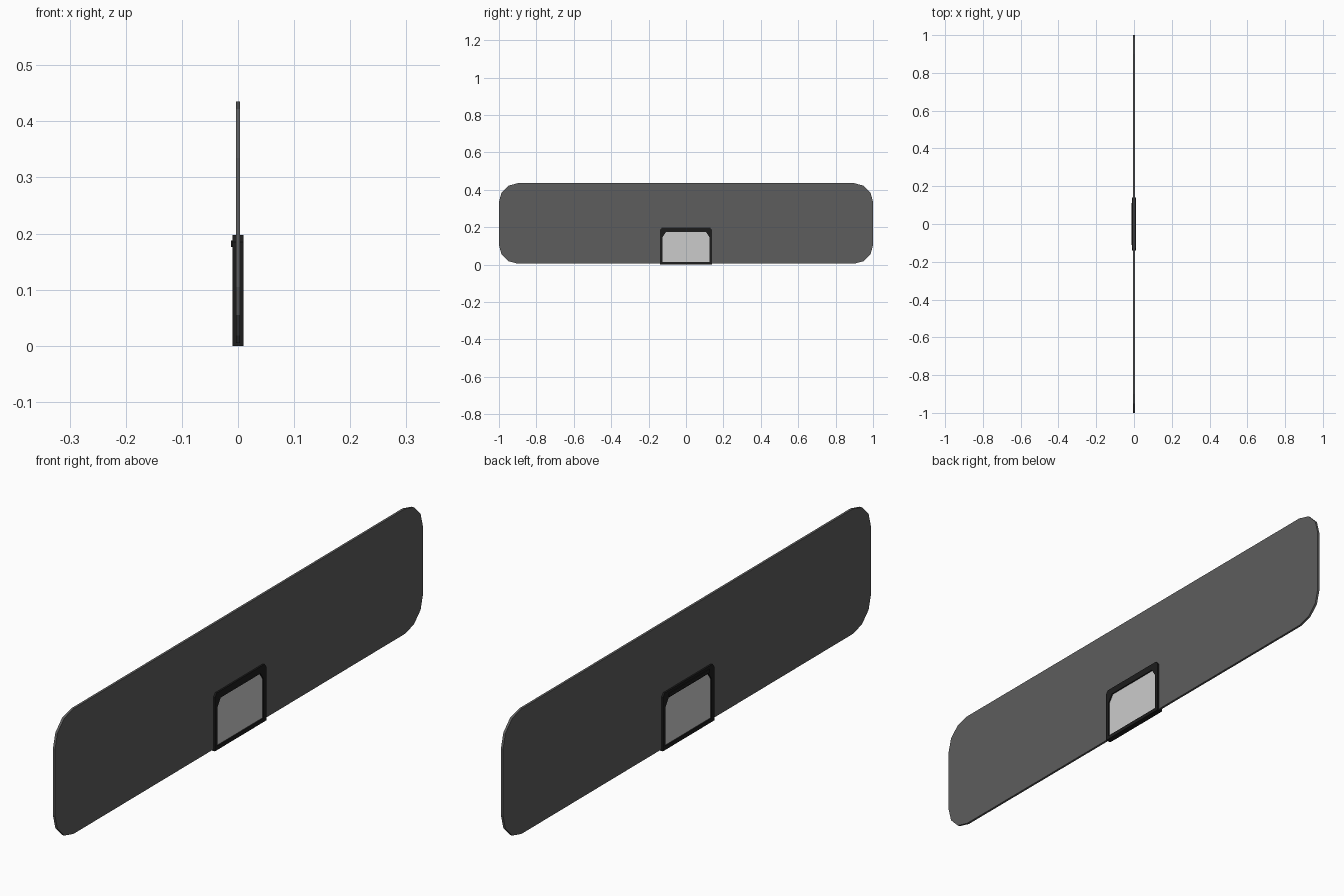
import bpy, bmesh
from math import sin, cos, pi

if "Cube" in bpy.data.objects:
    bpy.data.objects.remove(bpy.data.objects["Cube"])


def material(name, v):
    m = bpy.data.materials.new(name)
    m.diffuse_color = (v, v, v, 1)
    m.use_nodes = True
    m.node_tree.nodes["Principled BSDF"].inputs["Base Color"].default_value = m.diffuse_color
    return m


def finish(name, bm, mat):
    bmesh.ops.recalc_face_normals(bm, faces=bm.faces)
    me = bpy.data.meshes.new(name)
    bm.to_mesh(me)
    bm.free()
    ob = bpy.data.objects.new(name, me)
    bpy.context.collection.objects.link(ob)
    me.materials.append(mat)
    return ob


def mirrored(half):
    """Complete a +y half outline (bottom to top) with its -y mirror."""
    return half + [(-y, z) for y, z in reversed(half)]


def slab(name, outline, x0, x1, mat):
    """Extrude a (y, z) outline along x."""
    bm = bmesh.new()
    a, b = ([bm.verts.new((x, y, z)) for y, z in outline] for x in (x0, x1))
    n = len(outline)
    bm.faces.new(a)
    bm.faces.new(b[::-1])
    for i in range(n):
        j = (i + 1) % n
        bm.faces.new((a[i], a[j], b[j], b[i]))
    return finish(name, bm, mat)


def ring(name, outer, inner, hx, mat):
    """Closed frame between two outlines with matching point counts."""
    bm = bmesh.new()
    loops = [[bm.verts.new((x, y, z)) for y, z in pts]
             for pts, x in ((outer, -hx), (outer, hx), (inner, hx), (inner, -hx))]
    n = len(outer)
    for k in range(4):
        p, q = loops[k], loops[(k + 1) % 4]
        for i in range(n):
            j = (i + 1) % n
            bm.faces.new((p[i], p[j], q[j], q[i]))
    return finish(name, bm, mat)


dark = material("dark_grey", 0.11)
black = material("black", 0.012)
white = material("white", 1.0)

# Long thin panel with faceted rounded corners
r, seg, z0, z1 = 0.1, 3, 0.005, 0.435
half = []
for zc, start in ((z0 + r, -pi / 2), (z1 - r, 0)):
    for i in range(seg + 1):
        t = start + pi / 2 * i / seg
        half.append((1 - r + r * cos(t), zc + r * sin(t)))
slab("main_panel", mirrored(half), -0.004, 0.004, dark)

# Frame around the central window, chamfered at the top
outer = mirrored([(0.14, 0.0), (0.14, 0.185), (0.13, 0.197)])
inner = mirrored([(0.125, 0.013), (0.125, 0.147), (0.108, 0.173)])
ring("window_frame", outer, inner, 0.010, black)

# Small raised strip on the frame's top bar
slab("frame_ridge", mirrored([(0.11, 0.176), (0.11, 0.188)]), -0.0125, -0.008, black)

# White pane filling the frame
slab("window_pane", inner, -0.0055, 0.0055, white)
